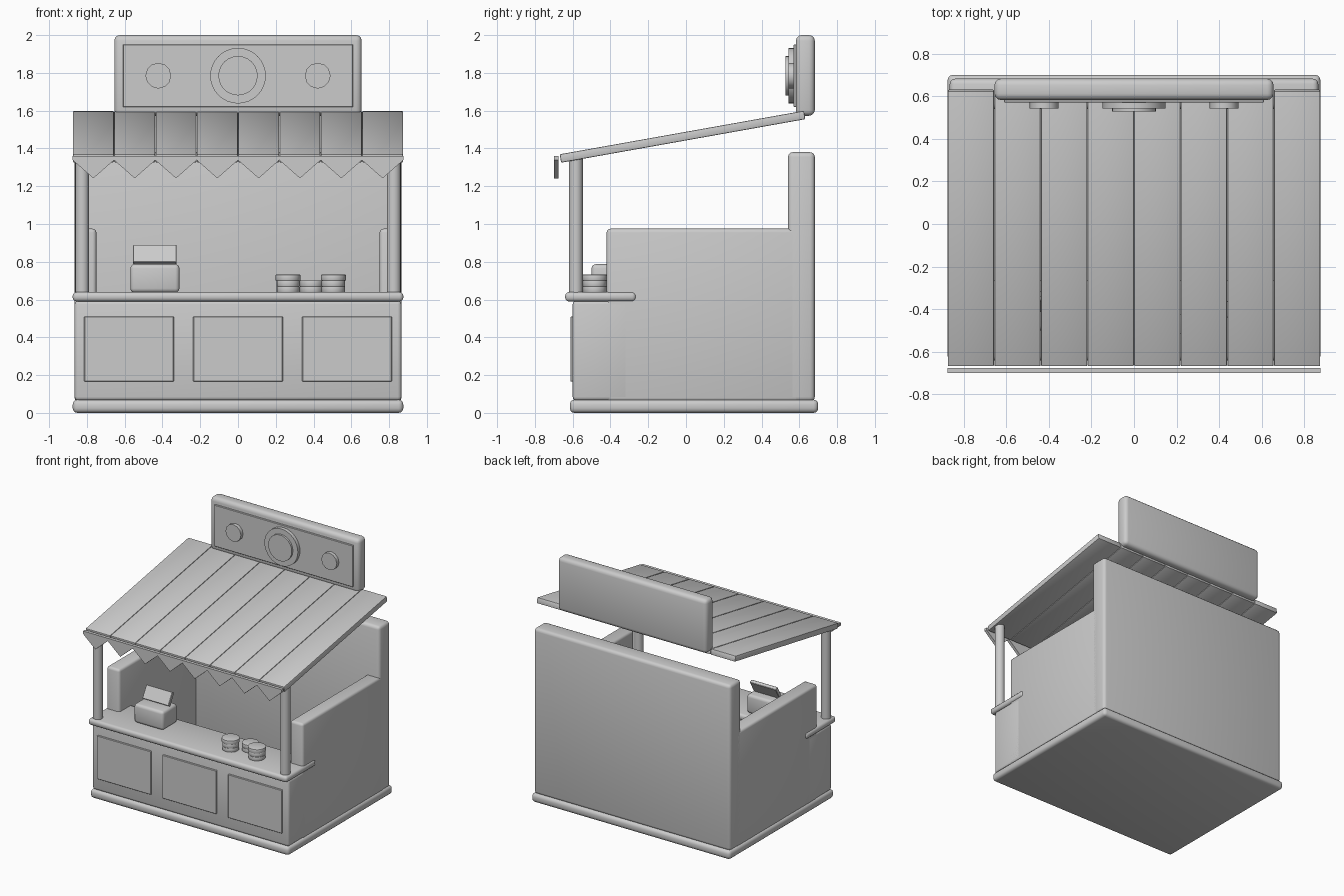
import bpy, bmesh, math
from mathutils import Matrix, Vector

if "Cube" in bpy.data.objects:
    bpy.data.objects.remove(bpy.data.objects["Cube"])

grey = bpy.data.materials.new("plain_grey")
grey.diffuse_color = (0.6, 0.6, 0.6, 1)
grey.use_nodes = True
grey.node_tree.nodes["Principled BSDF"].inputs["Base Color"].default_value = grey.diffuse_color


def finish(name, bm, loc=(0, 0, 0), tilt=0):
    """Turn a bmesh into a named, coloured, smooth-by-angle object."""
    bmesh.ops.recalc_face_normals(bm, faces=bm.faces)
    me = bpy.data.meshes.new(name)
    bm.to_mesh(me)
    bm.free()
    me.materials.append(grey)
    ob = bpy.data.objects.new(name, me)
    ob.location = loc
    ob.rotation_euler.x = math.radians(tilt)
    bpy.context.collection.objects.link(ob)
    bpy.ops.object.select_all(action='DESELECT')
    ob.select_set(True)
    bpy.context.view_layer.objects.active = ob
    bpy.ops.object.shade_smooth_by_angle(angle=math.radians(35))
    return ob


def box(name, x, y, z, bevel=0.0, tilt=0, segments=3):
    """Box from (min, max) ranges, with rounded edges."""
    bm = bmesh.new()
    size = Vector((x[1] - x[0], y[1] - y[0], z[1] - z[0]))
    bmesh.ops.create_cube(bm, size=1, matrix=Matrix.Diagonal(size).to_4x4())
    if bevel:
        bmesh.ops.bevel(bm, geom=bm.edges[:], offset=bevel, segments=segments,
                        profile=0.5, affect='EDGES', clamp_overlap=True)
    centre = [(a[0] + a[1]) / 2 for a in (x, y, z)]
    return finish(name, bm, centre, tilt)


def disc(name, loc, radius, depth, sides=16, facing_front=False, bevel=0.0):
    """Cylinder, upright or facing the front."""
    bm = bmesh.new()
    bmesh.ops.create_cone(bm, cap_ends=True, segments=sides, radius1=radius,
                          radius2=radius, depth=depth)
    if bevel:
        rim = [e for e in bm.edges if abs(e.verts[0].co.z - e.verts[1].co.z) < 1e-5]
        bmesh.ops.bevel(bm, geom=rim, offset=bevel, segments=2, profile=0.5, affect='EDGES')
    return finish(name, bm, loc, 90 if facing_front else 0)


# Base, walls and counter
box("base", (-0.875, 0.875), (-0.615, 0.70), (0, 0.07), 0.025)
box("back_wall", (-0.865, 0.865), (0.54, 0.682), (0.06, 1.38), 0.025)
box("counter_front", (-0.865, 0.865), (-0.60, -0.30), (0.065, 0.595), 0.02)
for side, s in (("left", -1), ("right", 1)):
    xs = sorted((s * 0.75, s * 0.865))
    box(side + "_side_wall", xs, (-0.42, 0.60), (0.06, 0.975), 0.02)
    disc(side + "_post", (s * 0.825, -0.583, 0.98), 0.037, 0.74)
box("countertop", (-0.875, 0.875), (-0.64, -0.265), (0.59, 0.64), 0.02)
for i in (-1, 0, 1):
    c = i * 0.577
    box("front_panel", (c - 0.237, c + 0.237), (-0.612, -0.59), (0.165, 0.51), 0.003, segments=1)

# Sloping plank roof
W = 1.75 / 8
for i in range(8):
    x0 = -0.875 + i * W
    box("roof_plank", (x0 + 0.001, x0 + W - 0.001), (-0.675, 0.638), (1.4395, 1.4845), 0.006,
        tilt=10.1, segments=2)

# Pennant valance hanging before the roof edge
for i in range(8):
    bm = bmesh.new()
    outline = [(-W / 2, 1.36), (-W / 2, 1.338), (0, 1.242), (W / 2, 1.338), (W / 2, 1.36)]
    face = bm.faces.new([bm.verts.new((x, -0.70, z)) for x, z in outline])
    out = bmesh.ops.extrude_face_region(bm, geom=[face])
    bmesh.ops.translate(bm, vec=(0, 0.024, 0),
                        verts=[v for v in out["geom"] if isinstance(v, bmesh.types.BMVert)])
    finish("valance_pennant", bm, (-0.875 + (i + 0.5) * W, 0, 0))

# Sign board with plain round ornaments
box("sign_board", (-0.655, 0.655), (0.582, 0.682), (1.573, 2.0), 0.03)
box("sign_panel", (-0.61, 0.61), (0.57, 0.60), (1.62, 1.95), 0.003, segments=1)
disc("sign_ring", (0, 0.565, 1.785), 0.147, 0.045, 32, True)
disc("sign_centre", (0, 0.55, 1.785), 0.104, 0.045, 24, True)
for s in (-1, 1):
    disc("sign_side_disc", (s * 0.422, 0.565, 1.785), 0.068, 0.045, 12, True)

# Cash register on the counter
box("register_body", (-0.57, -0.31), (-0.50, -0.315), (0.637, 0.787), 0.022)
box("register_screen", (-0.555, -0.325), (-0.388, -0.36), (0.786, 0.891), 0.003, tilt=-30, segments=1)

# Stacked round tins
for x, y, count in ((0.265, -0.47, 3), (0.39, -0.40, 2), (0.505, -0.483, 3)):
    for k in range(count):
        disc("stacked_tin", (x, y, 0.654 + k * 0.031), 0.066 if k == 2 else 0.062,
             0.031, 16, bevel=0.003)
